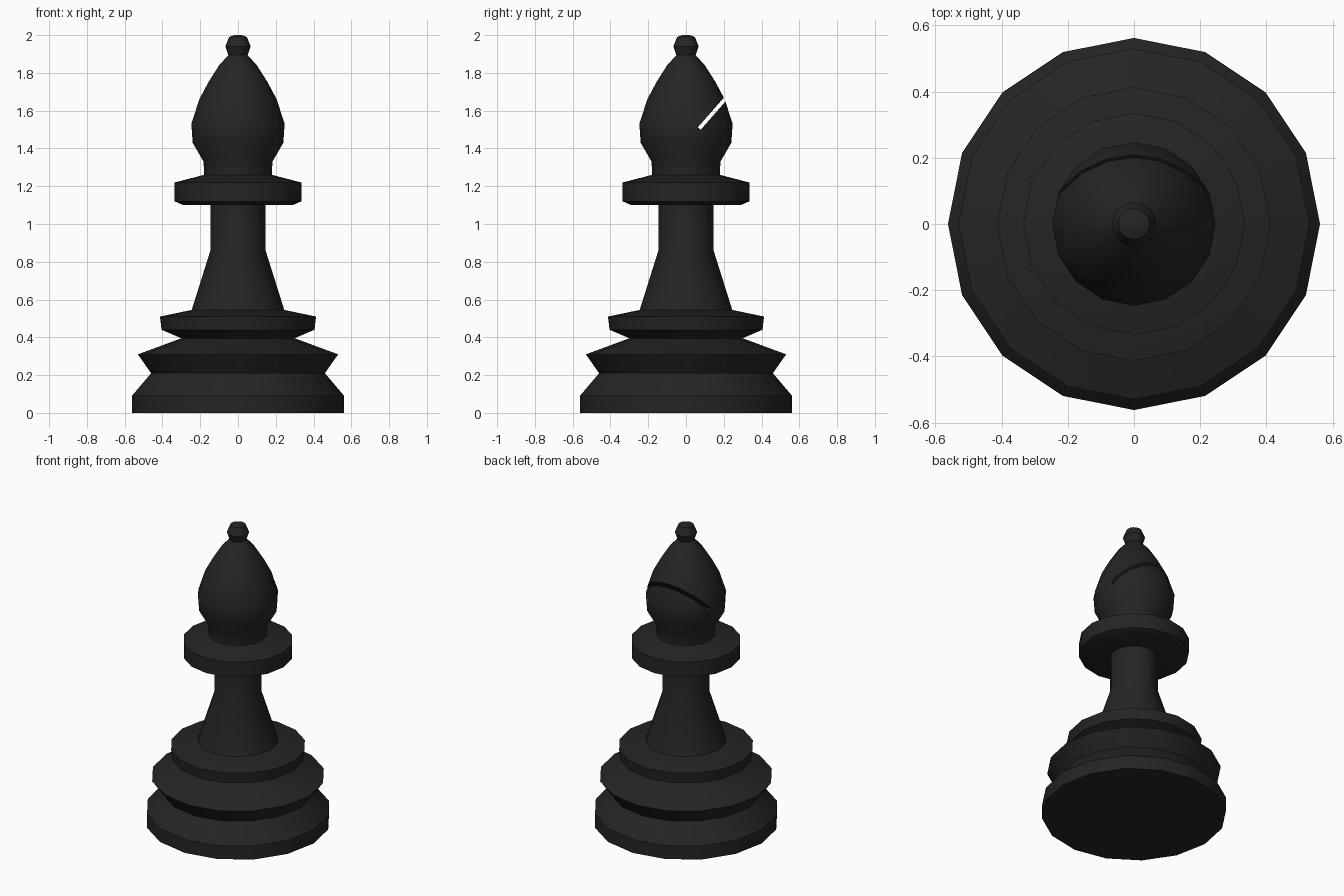
import bpy, bmesh, math
from mathutils import Matrix, Vector

cube = bpy.data.objects.get("Cube")
if cube:
    bpy.data.objects.remove(cube, do_unlink=True)

SIDES = 16

black = bpy.data.materials.new("matte_black")
black.use_nodes = True
colour = (0.018, 0.018, 0.018, 1)
black.diffuse_color = colour
bsdf = black.node_tree.nodes["Principled BSDF"]
bsdf.inputs["Base Color"].default_value = colour
bsdf.inputs["Roughness"].default_value = 0.6


def make_object(name, bm):
    mesh = bpy.data.meshes.new(name)
    bm.to_mesh(mesh)
    bm.free()
    obj = bpy.data.objects.new(name, mesh)
    bpy.context.collection.objects.link(obj)
    mesh.materials.append(black)
    return obj


def smooth(obj):
    bpy.ops.object.select_all(action='DESELECT')
    obj.select_set(True)
    bpy.context.view_layer.objects.active = obj
    bpy.ops.object.shade_smooth_by_angle(angle=math.radians(30))


def lathe(name, profile):
    """Turn a (radius, height) profile around the z axis."""
    bm = bmesh.new()
    verts = [bm.verts.new((r, 0, z)) for r, z in profile]
    edges = [bm.edges.new(pair) for pair in zip(verts, verts[1:])]
    bmesh.ops.spin(bm, geom=verts + edges, cent=(0, 0, 0), axis=(0, 0, 1),
                   angle=math.tau, steps=SIDES)
    bmesh.ops.remove_doubles(bm, verts=bm.verts, dist=0.0005)
    bmesh.ops.recalc_face_normals(bm, faces=bm.faces)
    # Profiles run upward, so a side face must point away from the axis
    if bm.calc_volume(signed=True) < 0:
        bmesh.ops.reverse_faces(bm, faces=bm.faces)
    return make_object(name, bm)


# Stepped foot
base = lathe("base", [(0, 0), (0.562, 0), (0.562, 0.09), (0.46, 0.21),
                      (0.53, 0.31), (0.3, 0.395), (0.405, 0.44),
                      (0.413, 0.51), (0.245, 0.545), (0, 0.545)])

# Tapered stem
stem = lathe("stem", [(0, 0.545), (0.245, 0.545), (0.146, 0.86),
                      (0.146, 1.1), (0, 1.1)])

# Collar ring
collar = lathe("collar", [(0, 1.1), (0.29, 1.1), (0.335, 1.12),
                          (0.335, 1.22), (0.18, 1.26), (0, 1.26)])

# Pointed head
head = lathe("head", [(0, 1.26), (0.18, 1.26), (0.182, 1.33), (0.24, 1.43),
                      (0.247, 1.53), (0.205, 1.66), (0.157, 1.75),
                      (0.1, 1.84), (0.05, 1.895), (0, 1.895)])

# Knob on the tip
knob = lathe("knob", [(0, 1.89), (0.05, 1.89), (0.067, 1.94),
                      (0.047, 1.99), (0.02, 2.0), (0, 2.0)])

# Slanted slot cut into the back of the head
start, end = Vector((0, 0.07, 1.505)), Vector((0, 0.21, 1.665))
along = (end - start).normalized()
length = 0.4
bm = bmesh.new()
bmesh.ops.create_cube(bm, size=1)
bmesh.ops.transform(
    bm, verts=bm.verts,
    matrix=Matrix.Translation(start + along * length / 2)
    @ Matrix.Rotation(math.atan2(along.z, along.y), 4, 'X')
    @ Matrix.Diagonal((1, length, 0.02, 1)))
cutter = make_object("slot_cutter", bm)
cutter.hide_render = True

slot = head.modifiers.new("slot", 'BOOLEAN')
slot.operation = 'DIFFERENCE'
slot.solver = 'EXACT'
slot.object = cutter
bpy.context.view_layer.objects.active = head
bpy.ops.object.modifier_apply(modifier=slot.name)
bpy.data.objects.remove(cutter, do_unlink=True)

for part in (base, stem, collar, head, knob):
    smooth(part)
